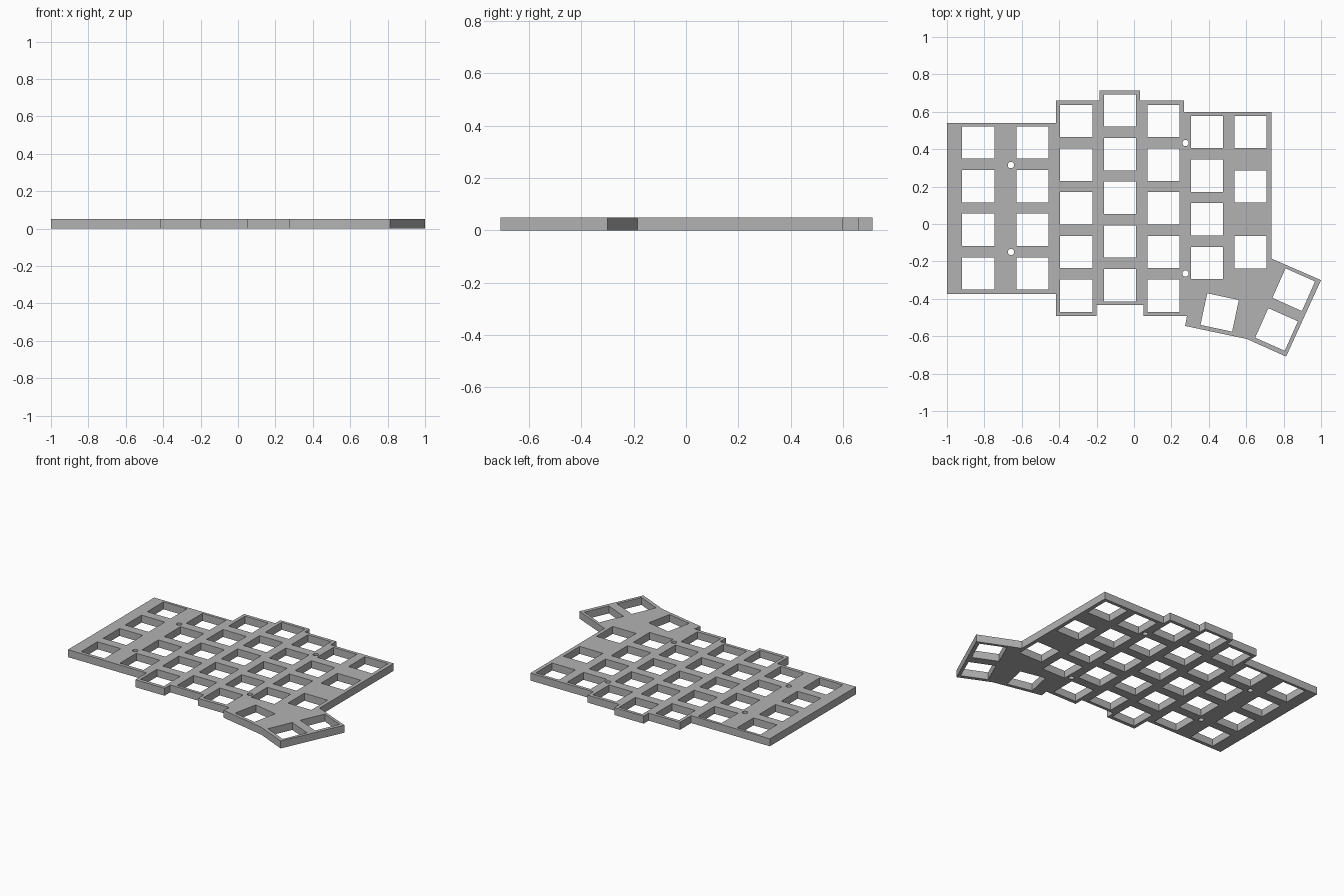
import bpy
import bmesh
from math import cos, sin, pi, radians

if "Cube" in bpy.data.objects:
    bpy.data.objects.remove(bpy.data.objects["Cube"], do_unlink=True)

THICK = 0.05
PITCH = 0.2335
KEY = 0.173

# Stepped rim of the plate, with the angled thumb cluster at the front left
OUTLINE = [
    (-1, .54), (-.417, .54), (-.417, .66), (-.185, .66), (-.185, .713),
    (.033, .713), (.033, .66), (.268, .66), (.268, .6), (.735, .6),
    (.735, -.185), (1, -.3), (.813, -.709), (.604, -.615), (.273, -.545),
    (.283, -.493), (.05, -.493), (.05, -.433), (-.2, -.433),
    (-.2, -.493), (-.417, -.493), (-.417, -.374), (-1, -.374),
]

# Key columns: x, y of the back key, row offsets in key pitches
COLUMNS = [
    (-.832, .436, range(4)),
    (-.543, .436, range(4)),
    (-.308, .551, range(5)),
    (-.075, .607, range(5)),
    (.158, .551, range(5)),
    (.39, .492, range(4)),
    (.623, .492, (0, 1.25, 2.75)),
]
THUMB_KEYS = [(.458, -.473, -12), (.762, -.564, -24), (.854, -.351, -24)]
SCREWS = [(-.658, .315), (-.658, -.15), (.275, .433), (.275, -.265)]


def ring(x, y, radius, sides, turn):
    """Regular polygon around a point."""
    steps = [turn + 2 * pi * i / sides for i in range(sides)]
    return [(x + radius * cos(a), y + radius * sin(a)) for a in steps]


def key_hole(x, y, degrees=0):
    return ring(x, y, KEY / 2 ** .5, 4, pi / 4 + radians(degrees))


# Collect the rim and every opening as closed loops
loops = [OUTLINE]
loops += [key_hole(x, y - PITCH * r) for x, y, rows in COLUMNS for r in rows]
loops += [key_hole(*key) for key in THUMB_KEYS]
loops += [ring(x, y, .017, 24, 0) for x, y in SCREWS]

# Filled flat curve, given thickness
curve = bpy.data.curves.new("switch_plate", "CURVE")
curve.dimensions = "2D"
curve.fill_mode = "BOTH"
curve.extrude = THICK / 2
for loop in loops:
    spline = curve.splines.new("POLY")
    spline.points.add(len(loop) - 1)
    for point, (x, y) in zip(spline.points, loop):
        point.co = (x, y, 0, 1)
    spline.use_cyclic_u = True

outline = bpy.data.objects.new("plate_outline", curve)
bpy.context.scene.collection.objects.link(outline)
bpy.context.view_layer.update()
graph = bpy.context.evaluated_depsgraph_get()
mesh = bpy.data.meshes.new_from_object(outline.evaluated_get(graph))
bpy.data.objects.remove(outline, do_unlink=True)

# Weld the sheet into one solid standing on the ground
bm = bmesh.new()
bm.from_mesh(mesh)
bmesh.ops.remove_doubles(bm, verts=bm.verts, dist=.0001)
bmesh.ops.translate(bm, verts=bm.verts, vec=(0, 0, THICK / 2))
bmesh.ops.recalc_face_normals(bm, faces=bm.faces)
for face in bm.faces:
    face.smooth = False
bm.to_mesh(mesh)
bm.free()

plate = bpy.data.objects.new("switch_plate", mesh)
bpy.context.scene.collection.objects.link(plate)

# Plain grey finish
grey = bpy.data.materials.new("plain_grey")
grey.use_nodes = True
color = (.45, .45, .45, 1)
grey.diffuse_color = color
grey.node_tree.nodes["Principled BSDF"].inputs["Base Color"].default_value = color
mesh.materials.clear()
mesh.materials.append(grey)
